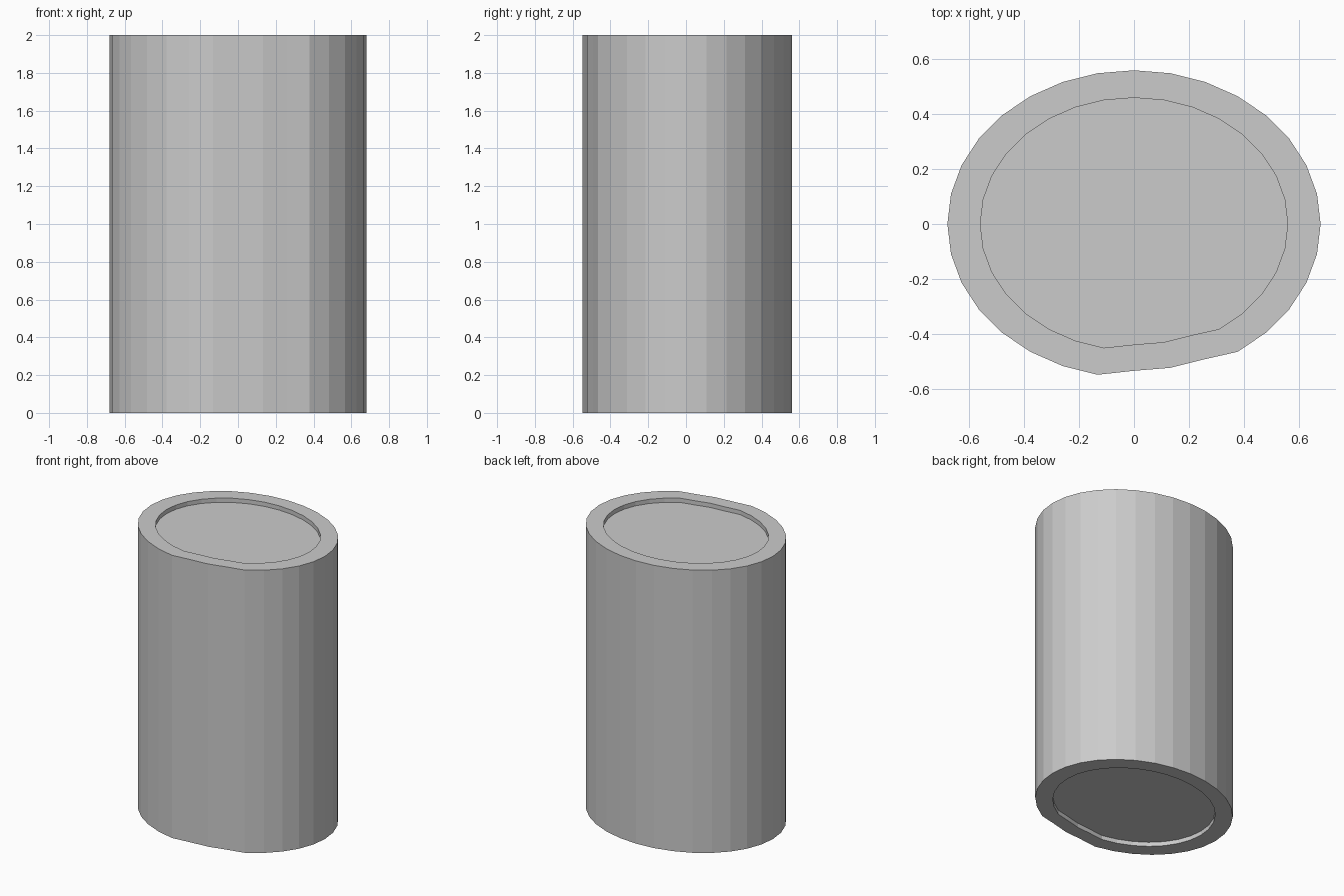
import bpy, bmesh, math

if "Cube" in bpy.data.objects:
    bpy.data.objects.remove(bpy.data.objects["Cube"])

SIDES = 32
HEIGHT = 2.0
RECESS = 0.03


def ring(bm, rx, ry, z):
    """Oval ring with a shallow dent on the front, right of centre."""
    verts = []
    for i in range(SIDES):
        a = 2 * math.pi * i / SIDES
        y = ry * math.sin(a)
        if i in (24, 25, 26):
            y += 0.045 * ry
        verts.append(bm.verts.new((rx * math.cos(a), y, z)))
    return verts


# Can body: lower recess, lower rim, wall, upper rim, upper recess
bm = bmesh.new()
OUTER, INNER = (0.68, 0.56), (0.56, 0.46)
rings = [ring(bm, *size, z) for size, z in (
    (INNER, RECESS), (INNER, 0), (OUTER, 0),
    (OUTER, HEIGHT), (INNER, HEIGHT), (INNER, HEIGHT - RECESS))]
for low, high in zip(rings, rings[1:]):
    for i in range(SIDES):
        j = (i + 1) % SIDES
        bm.faces.new((low[i], low[j], high[j], high[i]))

# Flat end panels
bm.faces.new(rings[0][::-1])
bm.faces.new(rings[-1])
bmesh.ops.recalc_face_normals(bm, faces=bm.faces[:])

mesh = bpy.data.meshes.new("dented_can")
bm.to_mesh(mesh)
bm.free()
can = bpy.data.objects.new("dented_can", mesh)
bpy.context.collection.objects.link(can)
